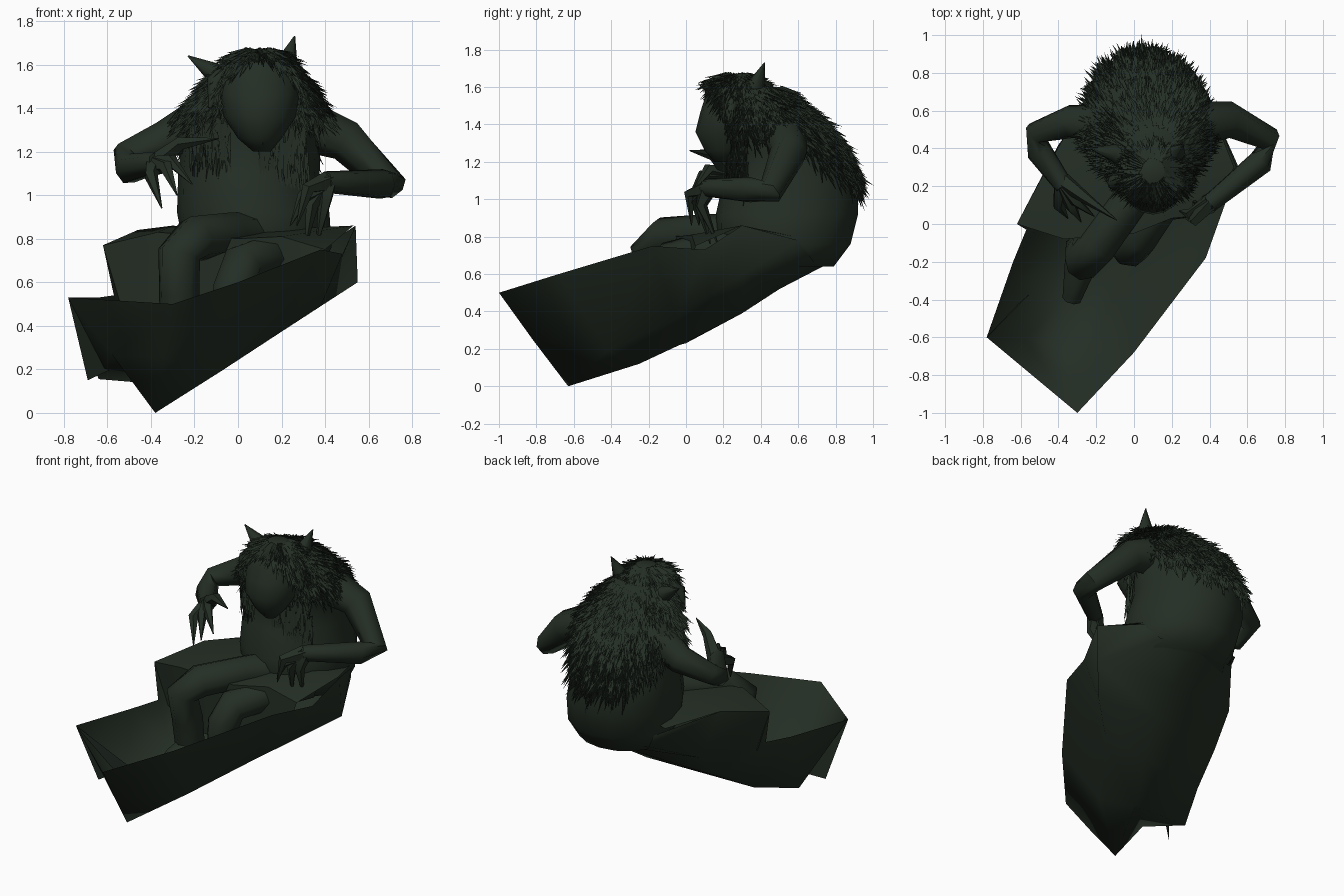
import bpy, bmesh, math, random
from mathutils import Vector as V

if "Cube" in bpy.data.objects:
    bpy.data.objects.remove(bpy.data.objects["Cube"])
random.seed(4)


def material(name, rgb):
    m = bpy.data.materials.new(name)
    m.diffuse_color = (*rgb, 1)
    m.use_nodes = True
    m.node_tree.nodes["Principled BSDF"].inputs["Base Color"].default_value = m.diffuse_color
    return m


GREEN = material("dark_moss_green", (0.018, 0.028, 0.0185))


def make(name, verts, faces, angle=40, fix=True):
    me = bpy.data.meshes.new(name)
    me.from_pydata([tuple(v) for v in verts], [], faces)
    if fix:
        bm = bmesh.new()
        bm.from_mesh(me)
        bmesh.ops.recalc_face_normals(bm, faces=bm.faces)
        bm.to_mesh(me)
        bm.free()
    me.materials.append(GREEN)
    me.shade_smooth()
    me.set_sharp_from_angle(angle=math.radians(angle))
    ob = bpy.data.objects.new(name, me)
    bpy.context.collection.objects.link(ob)
    return ob


def loft(name, rows, closed=True, caps=(True, True), angle=40):
    n = len(rows[0])
    verts = [p for r in rows for p in r]
    faces = []
    for i in range(len(rows) - 1):
        for j in range(n if closed else n - 1):
            k = (j + 1) % n
            faces.append((i * n + j, i * n + k, (i + 1) * n + k, (i + 1) * n + j))
    if caps[0]:
        faces.append(tuple(range(n)))
    if caps[1]:
        faces.append(tuple((len(rows) - 1) * n + j for j in range(n)))
    return make(name, verts, faces, angle)


def limb(name, pts, radii, sides=7):
    pts = [V(p) for p in pts]
    rows, u = [], V((0.31, 0.52, 0.79))
    for i, p in enumerate(pts):
        d = (pts[min(i + 1, len(pts) - 1)] - pts[max(i - 1, 0)]).normalized()
        u = (u - d * u.dot(d)).normalized()
        w = d.cross(u)
        rows.append([p + (u * math.cos(a) + w * math.sin(a)) * radii[i]
                     for a in (2 * math.pi * k / sides for k in range(sides))])
    return loft(name, rows, angle=60)


def hand(name, wrist, fingers):
    for i, (mid, tip) in enumerate(fingers):
        limb(f"{name}_finger_{i + 1}", [wrist, mid, tip], [0.05, 0.032, 0.003], 5)


# Sloping trough the creature sits in: left rim, left low, bottom, right low, right rim
hull = [
    [(-.78, -.60, .53), (-.58, -.61, .27), (-.38, -.63, 0), (-.34, -.82, .25), (-.30, -1.0, .50)],
    [(-.64, -.20, .53), (-.64, -.28, .155), (-.22, -.25, .12), (-.08, -.42, .19), (0, -.68, .60)],
    [(-.57, -.03, .54), (-.50, 0, .23), (-.05, .05, .26), (.18, -.05, .36), (.38, -.18, .75)],
    [(-.62, 0, .77), (-.43, .25, .376), (.08, .30, .39), (.38, .12, .49), (.48, .10, .73)],
    [(-.46, .30, .84), (-.40, .42, .56), (.10, .50, .52), (.55, .31, .60), (.54, .30, .86)],
    [(-.22, .65, .75), (-.20, .68, .68), (.10, .75, .65), (.36, .68, .67), (.42, .60, .78)],
]
loft("trough", hull, closed=False, caps=(True, False), angle=110)
make("trough_side_flap", [(-.78, -.60, .53), (-.69, -.49, .15), (-.54, -.36, .22)], [(0, 1, 2)])

# Seat block across the trough under the lap
lap = [
    [(-.55, .03, .50), (-.36, -.04, .42), (0, -.04, .40), (.18, .02, .46), (.34, .04, .56)],
    [(-.62, 0, .77), (-.37, -.08, .83), (0, -.05, .80), (.20, .03, .81), (.40, .05, .75)],
    [(-.46, .30, .84), (-.30, .30, .86), (0, .30, .84), (.30, .30, .85), (.53, .30, .86)],
    [(-.28, .62, .80), (-.20, .62, .82), (0, .62, .82), (.30, .62, .82), (.42, .58, .80)],
]
loft("seat_block", lap, closed=False, caps=(False, False))

# Hunched torso and head as stacked oval rings: z, centre x, centre y, radius x, radius y
TORSO = [(.64, .09, .54, .28, .25), (.76, .09, .52, .34, .36), (.92, .07, .54, .35, .38),
         (1.10, .05, .56, .325, .36), (1.25, .06, .55, .32, .31), (1.38, .08, .48, .32, .29),
         (1.50, .09, .42, .24, .21), (1.60, .10, .36, .14, .15)]
HEAD = [(1.20, .11, .19, .04, .04), (1.26, .10, .21, .10, .11), (1.36, .10, .22, .165, .17),
        (1.46, .10, .25, .185, .175), (1.54, .10, .26, .18, .16), (1.62, .10, .27, .14, .14),
        (1.67, .10, .28, .06, .06)]


def at(rings, t, a):
    i = max(0, min(int(t), len(rings) - 2))
    f = t - i
    z, x, y, rx, ry = [p + (q - p) * f for p, q in zip(rings[i], rings[i + 1])]
    return V((x + rx * math.cos(a), y + ry * math.sin(a), z))


for name, rings in (("torso", TORSO), ("head", HEAD)):
    loft(name, [[at(rings, t, 2 * math.pi * k / 16) for k in range(16)]
                for t in range(len(rings))], angle=80)

# Small tusk, horns and drooping ears
limb("tusk", [(.11, .13, 1.24), (.11, .10, 1.28)], [.012, .003], 5)
limb("left_horn", [(-.03, .34, 1.52), (-.12, .38, 1.57), (-.23, .40, 1.64)], [.06, .045, .003])
limb("right_horn", [(.18, .32, 1.54), (.23, .38, 1.62), (.26, .42, 1.73)], [.06, .045, .003])
limb("left_ear", [(-.04, .24, 1.59), (-.10, .22, 1.52), (-.13, .20, 1.40)], [.03, .045, .008])
limb("right_ear", [(.25, .24, 1.56), (.29, .24, 1.50), (.31, .23, 1.40)], [.03, .04, .008])

# Arms and clawed hands
limb("left_arm", [(-.12, .52, 1.36), (-.34, .54, 1.25), (-.52, .48, 1.18), (-.50, .38, 1.12),
                  (-.37, .20, 1.15)], [.12, .09, .065, .07, .05])
hand("left_hand", (-.38, .23, 1.14), [
    ((-.40, .10, 1.09), (-.35, .03, .94)), ((-.33, .09, 1.13), (-.28, .01, 1.00)),
    ((-.31, .12, 1.16), (-.21, .04, 1.05)), ((-.26, .14, 1.24), (-.09, .02, 1.26))])
limb("right_arm", [(.26, .52, 1.34), (.50, .55, 1.25), (.71, .45, 1.04), (.67, .33, 1.05),
                   (.40, .11, 1.06)], [.13, .10, .07, .07, .05])
hand("right_hand", (.41, .12, 1.06), [
    ((.32, .02, 1.03), (.27, .03, .86)), ((.30, .05, .99), (.24, .07, .86)),
    ((.34, .08, .96), (.31, .13, .76)), ((.40, .08, .97), (.36, .17, .76))])

# Legs hanging into the trough
limb("left_leg", [(.12, .36, .80), (-.04, .10, .82), (-.20, -.12, .80), (-.27, -.20, .73),
                  (-.27, -.15, .55), (-.27, -.12, .34)], [.12, .10, .105, .10, .095, .09], 8)
limb("left_foot", [(-.27, -.10, .33), (-.29, -.25, .30), (-.33, -.40, .22)], [.09, .08, .05])
limb("right_leg", [(.26, .36, .74), (.14, .10, .72), (.02, -.08, .68), (-.02, -.13, .56),
                   (-.04, -.14, .42)], [.11, .10, .10, .10, .08], 8)

# Shaggy hair made of thin three-sided spikes
hv, hf = [], []


def spike(p, d, length, width):
    d = d.normalized()
    u = d.orthogonal().normalized()
    w = d.cross(u)
    n = len(hv)
    hv.extend(p + (u * math.cos(a) + w * math.sin(a)) * width for a in (0, 2.09, 4.19))
    hv.append(p + d * length)
    hf.extend([(n, n + 1, n + 3), (n + 1, n + 2, n + 3), (n + 2, n, n + 3)])


def grow(rings, count, t0, rule, out):
    for _ in range(count):
        t, a = random.uniform(t0, len(rings) - 1), random.uniform(0, 2 * math.pi)
        p = at(rings, t, a)
        if not rule(p, math.cos(a), math.sin(a)):
            continue
        down = (at(rings, t - .2, a) - p).normalized()
        jitter = V([random.uniform(-.3, .3) for _ in range(3)])
        d = down + V((math.cos(a), math.sin(a), .2)) * out + jitter
        spike(p, d, random.uniform(.07, .12), random.uniform(.007, .014))


grow(TORSO, 4200, 2.6, lambda p, c, s: p.z > 1.34 - .29 * max(0, s) + random.uniform(-.06, .06)
     and (s > -.3 or abs(c) > .5), .35)
grow(HEAD, 2000, 2.5, lambda p, c, s: p.z > 1.42 + max(0, -s) * .21, .35)

# Long locks beside the chin, hanging on the chest
for x0, x1, z0, z1, n in ((-.22, -.04, 1.20, 1.36, 110), (.10, .32, 1.10, 1.32, 210)):
    for _ in range(n):
        x, z = random.uniform(x0, x1), random.uniform(z0, z1)
        y = .50 - .28 * math.sqrt(max(0, 1 - ((x - .06) / .33) ** 2))
        spike(V((x, y, z)), V((random.uniform(-.15, .15), random.uniform(-.15, .05), -1)),
              random.uniform(.08, .18), .009)

# Tufts over the shoulders
for sx in (-1, 1):
    for _ in range(160):
        f = random.random()
        a = random.uniform(.2, 2.4)
        p = V((.07 + sx * (.24 + .10 * f), .51 - math.cos(a) * .11, 1.37 - .08 * f + math.sin(a) * .10))
        spike(p, V((sx * .6, random.uniform(-.4, .4), -.6)), random.uniform(.06, .11), .010)
make("shaggy_hair", hv, hf, fix=False)
